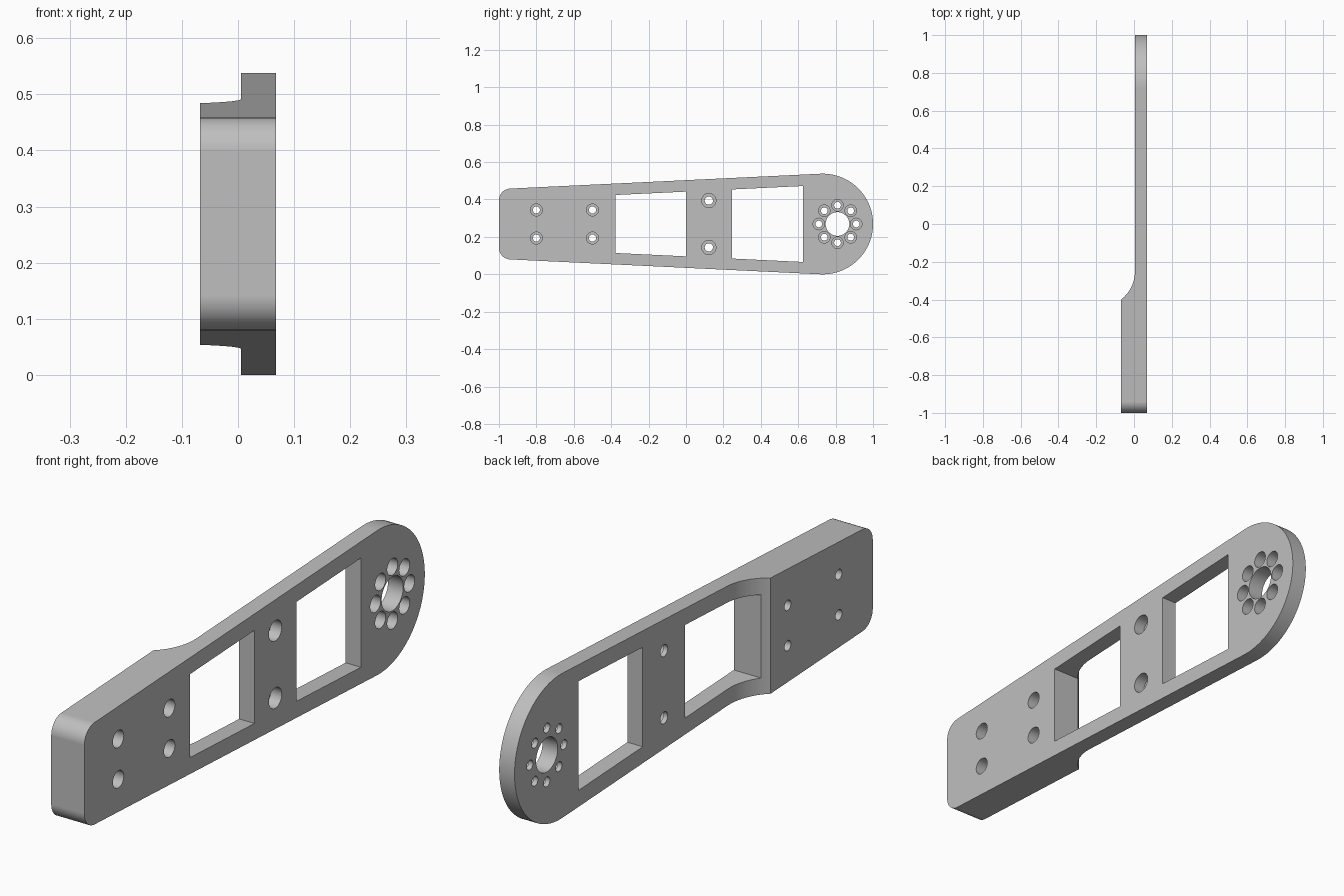
import bpy, bmesh
from math import sin, cos, pi, atan, tan, radians
from mathutils import Vector

if "Cube" in bpy.data.objects:
    bpy.data.objects.remove(bpy.data.objects["Cube"], do_unlink=True)

BACK, FACE, STEP = -0.068, 0.068, 0.005   # x of thick back, flat face, thin back
MID = 0.269                               # height of the centre line
END_Y, END_R = 0.731, 0.269               # rounded end
TAPER = atan(0.0478)                      # slope of the long edges
CORNER = 0.0625

grey = bpy.data.materials.new("machined grey")
grey.use_nodes = True
colour = (0.52, 0.52, 0.52, 1)
grey.diffuse_color = colour
grey.node_tree.nodes["Principled BSDF"].inputs["Base Color"].default_value = colour


def half_height(y):
    return END_R / cos(TAPER) + (y - END_Y) * tan(TAPER)


def arc(cy, cz, r, start, end, steps):
    return [(cy + r * cos(start + (end - start) * i / steps),
             cz + r * sin(start + (end - start) * i / steps)) for i in range(steps + 1)]


def prism(bm, points, offset):
    """Extrude a closed loop of 3D points along an offset."""
    face = bm.faces.new([bm.verts.new(p) for p in points])
    out = bmesh.ops.extrude_face_region(bm, geom=[face])
    moved = [g for g in out["geom"] if isinstance(g, bmesh.types.BMVert)]
    bmesh.ops.translate(bm, vec=Vector(offset), verts=moved)


def stepped_drill(bm, y, z, r_small, r_big, depth, sides=32):
    """Through hole with a counterbore sunk from the flat face."""
    rows = [(BACK - 0.05, r_small), (FACE - depth, r_small),
            (FACE - depth, r_big), (FACE + 0.05, r_big)]
    rings = []
    for x, r in rows:
        rings.append([bm.verts.new((x, y + r * cos(2 * pi * i / sides),
                                    z + r * sin(2 * pi * i / sides))) for i in range(sides)])
    for a, b in zip(rings, rings[1:]):
        for i in range(sides):
            j = (i + 1) % sides
            bm.faces.new((a[i], a[j], b[j], b[i]))
    bm.faces.new(rings[0])
    bm.faces.new(rings[-1])


def finish(name, bm):
    bmesh.ops.recalc_face_normals(bm, faces=bm.faces[:])
    mesh = bpy.data.meshes.new(name)
    bm.to_mesh(mesh)
    bm.free()
    mesh.materials.append(grey)
    ob = bpy.data.objects.new(name, mesh)
    bpy.context.collection.objects.link(ob)
    return ob


def cut(target, cutter):
    mod = target.modifiers.new("cut", 'BOOLEAN')
    mod.operation = 'DIFFERENCE'
    mod.solver = 'EXACT'
    mod.object = cutter
    bpy.context.view_layer.objects.active = target
    bpy.ops.object.modifier_apply(modifier=mod.name)
    bpy.data.objects.remove(cutter, do_unlink=True)


# Tapered arm: rounded end, filleted square end
cy = -1 + CORNER
cz = half_height(cy) - CORNER / cos(TAPER)
upper = arc(END_Y, 0, END_R, 0, pi / 2 + TAPER, 40)
upper += arc(cy, cz, CORNER, pi / 2 + TAPER, pi, 12)
outline = upper + [(y, -z) for y, z in reversed(upper[1:])]
bm = bmesh.new()
prism(bm, [(BACK, y, MID + z) for y, z in outline], (FACE - BACK, 0, 0))
arm = finish("tapered_arm", bm)

# Relief on the back, run out with a concave curve
r = 0.19
bend = arc(STEP - r, -0.25, r, 0, -radians(52), 20)
profile = [(STEP, 1.1)] + bend + [(BACK - 0.1, bend[-1][1]), (BACK - 0.1, 1.1)]
bm = bmesh.new()
prism(bm, [(x, y, -0.1) for x, y in profile], (0, 0, 0.8))
cut(arm, finish("back_relief", bm))

# Windows parallel to the long edges
bm = bmesh.new()
for y0, y1 in ((-0.378, 0), (0.247, 0.625)):
    a, b = half_height(y0) - 0.0613, half_height(y1) - 0.0613
    prism(bm, [(-0.2, y0, MID - a), (-0.2, y1, MID - b),
               (-0.2, y1, MID + b), (-0.2, y0, MID + a)], (0.4, 0, 0))

# Counterbored mounting holes
for side in (-1, 1):
    for y in (-0.8, -0.5):
        stepped_drill(bm, y, MID + side * 0.075, 0.019, 0.032, 0.1)
    stepped_drill(bm, 0.122, MID + side * 0.125, 0.022, 0.038, 0.045)

# Shaft hole with its bolt circle
HUB = 0.81
prism(bm, [(-0.2, y, z) for y, z in arc(HUB, MID, 0.0635, 0, 2 * pi, 48)[:-1]], (0.4, 0, 0))
for i in range(8):
    t = i * pi / 4
    stepped_drill(bm, HUB + 0.1 * cos(t), MID + 0.1 * sin(t), 0.018, 0.031, 0.045)
cut(arm, finish("openings", bm))

# Smooth curves, crisp edges
bpy.ops.object.select_all(action='DESELECT')
arm.select_set(True)
bpy.context.view_layer.objects.active = arm
bpy.ops.object.shade_smooth_by_angle(angle=radians(30))
arm.modifiers.new("flat face normals", 'WEIGHTED_NORMAL').keep_sharp = True
